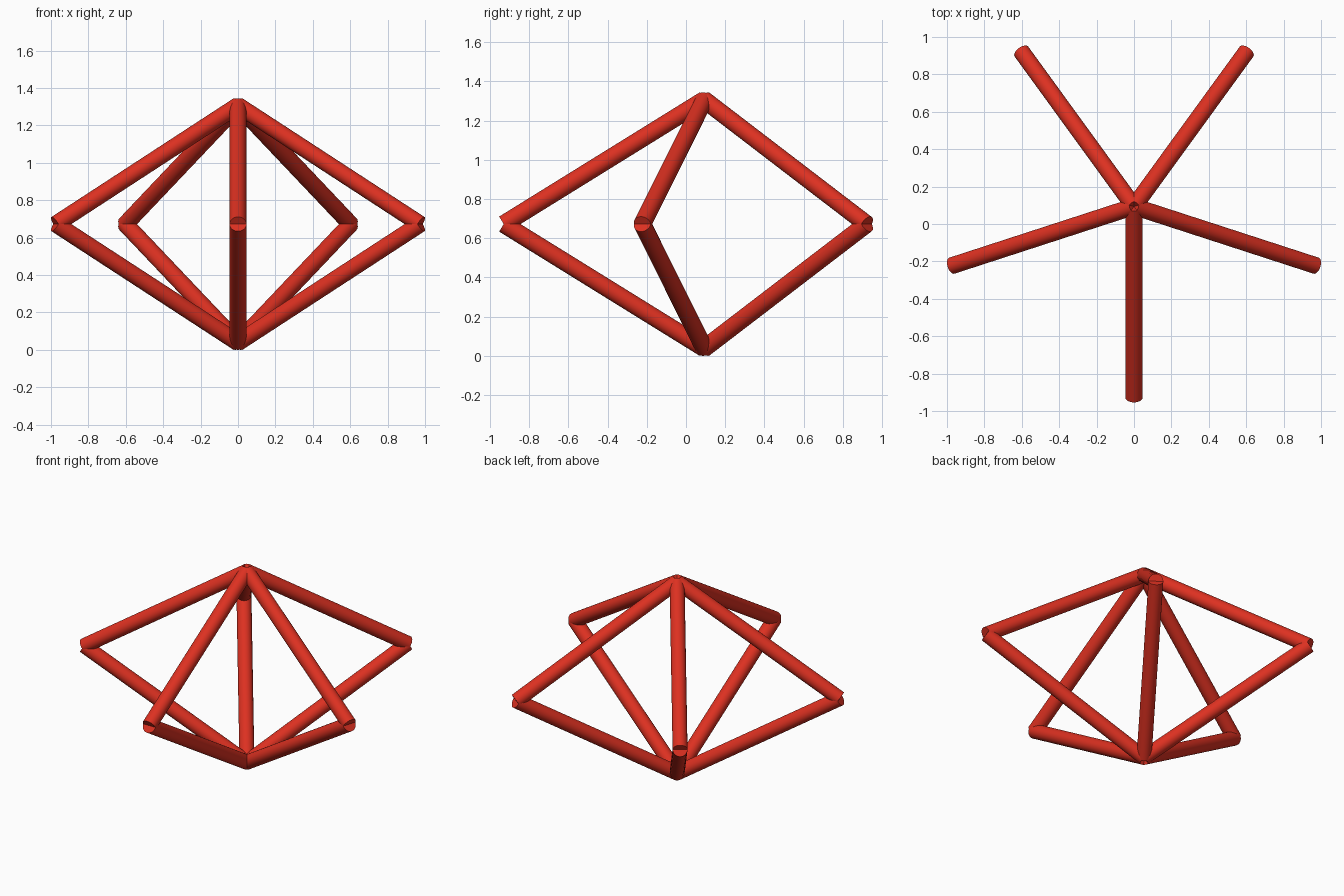
import bpy
from math import radians, cos, sin
from mathutils import Vector

if "Cube" in bpy.data.objects:
    bpy.data.objects.remove(bpy.data.objects["Cube"])

RING, HALF, MID_Z, CENTRE_Y, BAR_R = 1.0235, 0.634, 0.672, 0.0935, 0.045

red = bpy.data.materials.new("red_paint")
red.diffuse_color = (0.72, 0.03, 0.015, 1)
red.use_nodes = True
red.node_tree.nodes["Principled BSDF"].inputs["Base Color"].default_value = red.diffuse_color


def bar(name, a, b):
    """Flat-ended round bar from point a to point b."""
    d = b - a
    bpy.ops.mesh.primitive_cylinder_add(vertices=32, radius=BAR_R, depth=d.length, location=(a + b) / 2)
    ob = bpy.context.object
    ob.rotation_euler = d.to_track_quat('Z', 'Y').to_euler()
    ob.name = name
    ob.data.materials.append(red)
    bpy.ops.object.shade_smooth_by_angle(angle=radians(35))


top = Vector((0, CENTRE_Y, MID_Z + HALF))
bottom = Vector((0, CENTRE_Y, MID_Z - HALF))

# Five bent ribs, each an upper and a lower bar meeting at mid height
for i in range(5):
    ang = radians(-90 + 72 * i)
    elbow = Vector((RING * cos(ang), CENTRE_Y + RING * sin(ang), MID_Z))
    bar(f"upper_bar_{i + 1}", elbow, top)
    bar(f"lower_bar_{i + 1}", bottom, elbow)
